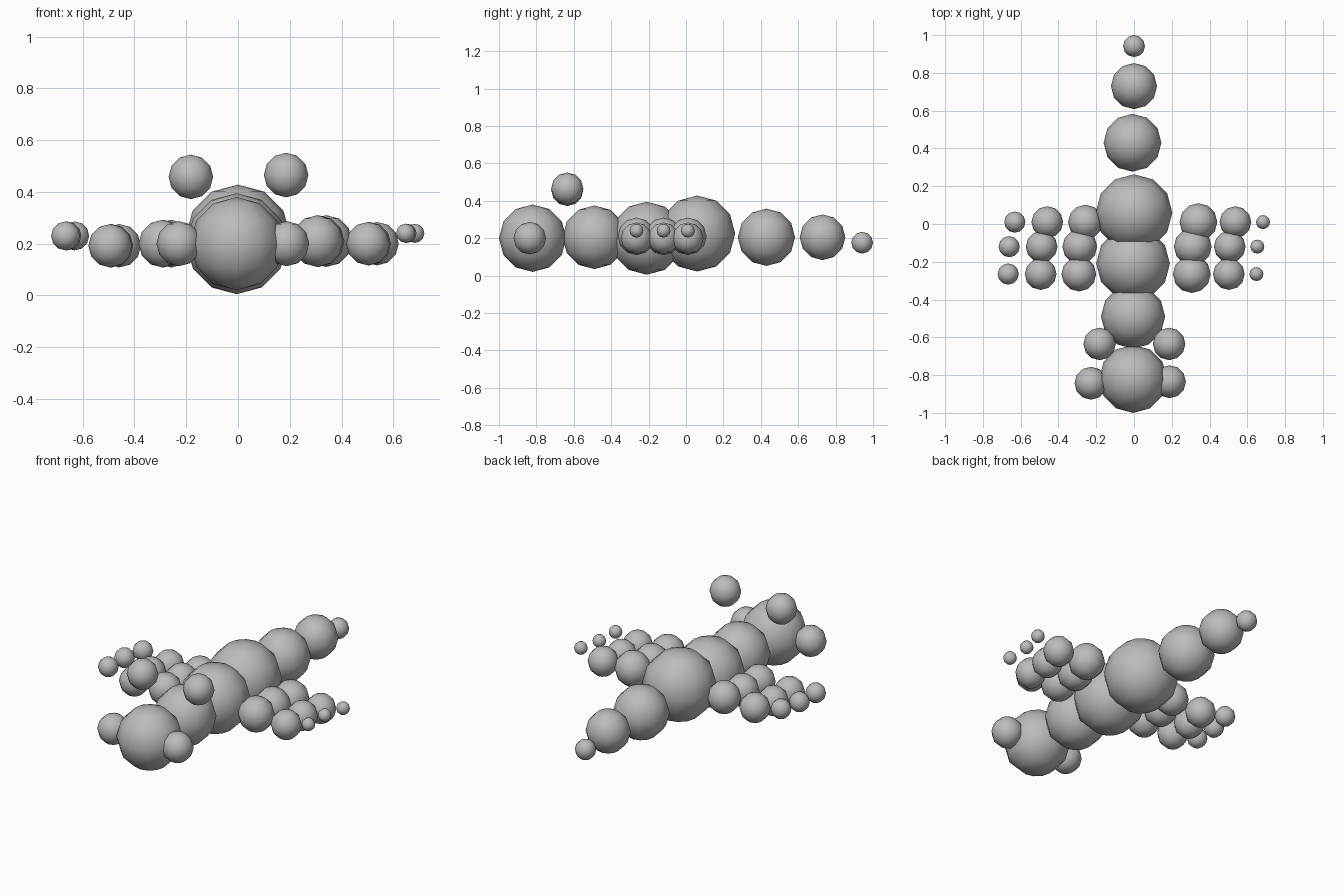
import bpy
import bmesh
from mathutils import Matrix

default_cube = bpy.data.objects.get("Cube")
if default_cube:
    bpy.data.objects.remove(default_cube, do_unlink=True)

# Single plain colour shared by every ball
grey = bpy.data.materials.new("plain_grey")
grey.use_nodes = True
colour = (0.5, 0.5, 0.5, 1)
grey.diffuse_color = colour
for node in grey.node_tree.nodes:
    if node.type == "BSDF_PRINCIPLED":
        node.inputs["Base Color"].default_value = colour


def ball(name, x, y, z, radius):
    """Add one smooth low-poly ball, centred at the given point."""
    bm = bmesh.new()
    bmesh.ops.create_uvsphere(bm, u_segments=12, v_segments=6, radius=radius,
                              matrix=Matrix.Translation((x, y, z)))
    for face in bm.faces:
        face.smooth = True
    mesh = bpy.data.meshes.new(name)
    bm.to_mesh(mesh)
    bm.free()
    mesh.materials.append(grey)
    obj = bpy.data.objects.new(name, mesh)
    bpy.context.collection.objects.link(obj)
    return obj


# Chain of body balls from head to tail
ball("head", -0.005, -0.82, 0.2, 0.18)
ball("neck", -0.005, -0.49, 0.205, 0.17)
ball("chest", -0.005, -0.21, 0.2, 0.195)
ball("belly", 0, 0.06, 0.225, 0.203)
ball("tail_base", -0.008, 0.43, 0.205, 0.153)
ball("tail_middle", 0, 0.73, 0.205, 0.122)
ball("tail_tip", 0, 0.942, 0.176, 0.058)

# Raised eyes and side cheeks
ball("left_eye", 0.186, -0.635, 0.465, 0.086)
ball("right_eye", -0.182, -0.635, 0.458, 0.086)
ball("left_cheek", 0.188, -0.835, 0.2, 0.087)
ball("right_cheek", -0.228, -0.843, 0.2, 0.087)

# Three rows of limbs: row name, y, and sideways shift of the whole row
rows = [("back", 0.01, 0.03), ("middle", -0.12, 0), ("front", -0.265, -0.005)]

# Limb balls on each side: part name, x, z, radius
limbs = {
    "left": [("thigh", 0.311, 0.21, 0.1),
             ("shin", 0.507, 0.2, 0.084),
             ("foot", 0.653, 0.24, 0.037)],
    "right": [("thigh", -0.287, 0.2, 0.092),
              ("shin", -0.489, 0.192, 0.084),
              ("foot", -0.661, 0.23, 0.056)],
}
for row, y, shift in rows:
    for side, parts in limbs.items():
        for part, x, z, radius in parts:
            ball(f"{row}_{side}_{part}", x + shift, y, z, radius)
